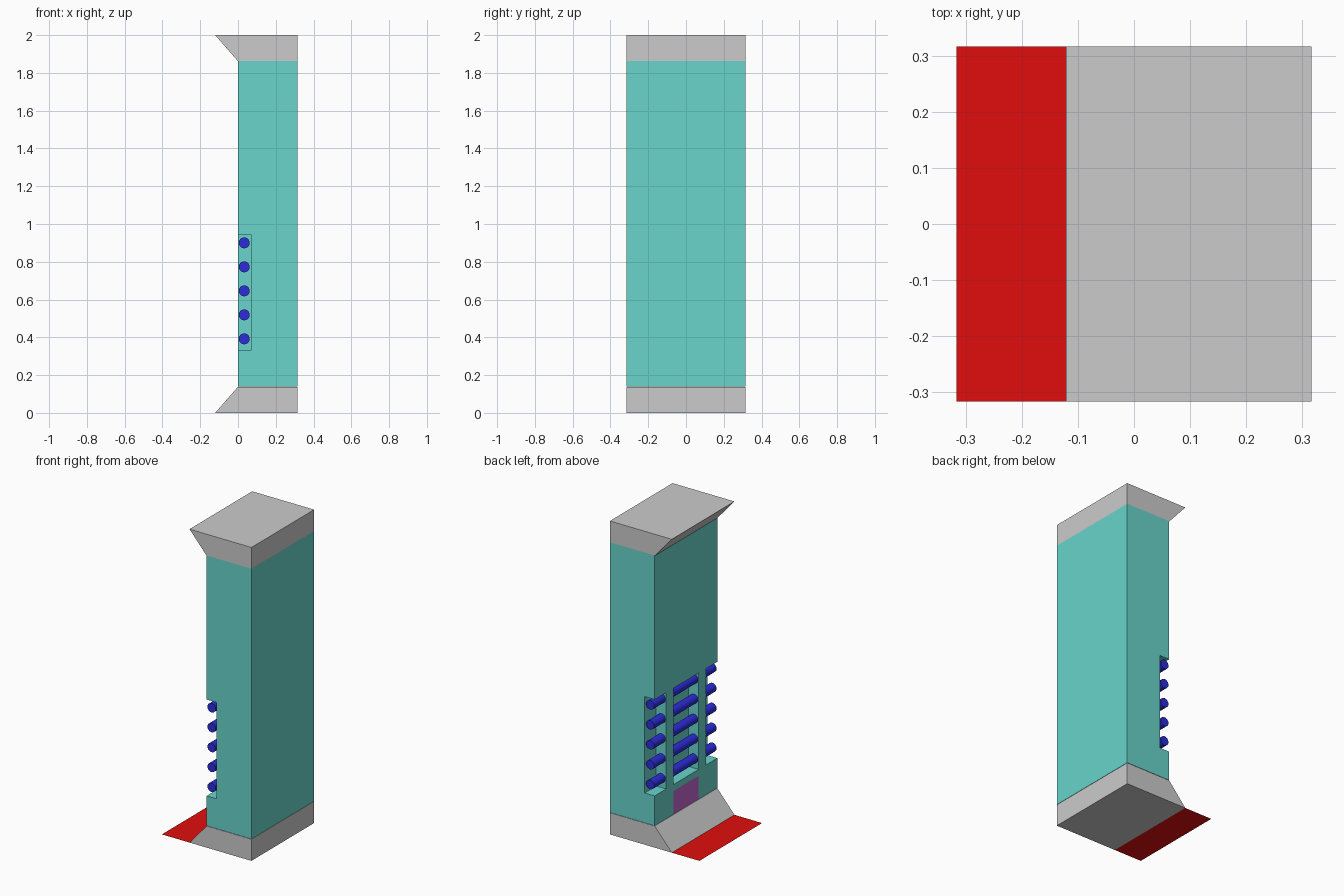
import bpy, bmesh
from math import radians
from mathutils import Matrix, Vector

if "Cube" in bpy.data.objects:
    bpy.data.objects.remove(bpy.data.objects["Cube"])

HALF = 0.316          # half depth, also right edge in x
SLOT_Z = (0.33, 0.945)


def material(name, color):
    m = bpy.data.materials.new(name)
    m.diffuse_color = (*color, 1)
    m.use_nodes = True
    m.node_tree.nodes["Principled BSDF"].inputs["Base Color"].default_value = m.diffuse_color
    return m


def finish(name, bm, mat=None):
    bmesh.ops.recalc_face_normals(bm, faces=bm.faces)
    me = bpy.data.meshes.new(name)
    bm.to_mesh(me)
    bm.free()
    ob = bpy.data.objects.new(name, me)
    bpy.context.collection.objects.link(ob)
    if mat:
        me.materials.append(mat)
    return ob


def add_box(bm, lo, hi):
    lo, hi = Vector(lo), Vector(hi)
    m = Matrix.Translation((lo + hi) / 2) @ Matrix.Diagonal((*(hi - lo), 1))
    bmesh.ops.create_cube(bm, size=1, matrix=m)


def rectangle(name, corners, mat):
    bm = bmesh.new()
    bm.faces.new([bm.verts.new(c) for c in corners])
    return finish(name, bm, mat)


teal = material("teal", (0.14, 0.66, 0.60))
blue = material("blue", (0.025, 0.025, 0.70))
red = material("red", (0.75, 0.004, 0.004))
purple = material("purple", (0.55, 0.13, 0.62))

# Tall cabinet body
bm = bmesh.new()
add_box(bm, (0, -HALF, 0.14), (HALF, HALF, 1.864))
body = finish("cabinet_body", bm, teal)

# Recesses: central window and two open corner notches, leaving two struts
bm = bmesh.new()
for y0, y1 in ((-0.4, -0.2), (-0.127, 0.127), (0.2, 0.4)):
    add_box(bm, (-0.1, y0, SLOT_Z[0]), (0.07, y1, SLOT_Z[1]))
cutter = finish("recess_cutter", bm)
cutter.hide_render = True
mod = body.modifiers.new("recesses", 'BOOLEAN')
mod.operation, mod.solver, mod.object = 'DIFFERENCE', 'EXACT', cutter
bpy.context.view_layer.objects.active = body
bpy.ops.object.modifier_apply(modifier=mod.name)
bpy.data.objects.remove(cutter)

# Flared base and cap share a profile, mirrored in z
profile = [(-0.121, 0), (HALF, 0), (HALF, 0.138), (0, 0.138)]
for name, flip in (("base_plinth", False), ("top_cap", True)):
    bm = bmesh.new()
    face = bm.faces.new([bm.verts.new((x, -HALF, 2 - z if flip else z)) for x, z in profile])
    ext = bmesh.ops.extrude_face_region(bm, geom=[face])["geom"]
    bmesh.ops.translate(bm, vec=(0, 2 * HALF, 0),
                        verts=[v for v in ext if isinstance(v, bmesh.types.BMVert)])
    finish(name, bm)

# Horizontal rods running through the struts
for i in range(5):
    bpy.ops.mesh.primitive_cylinder_add(vertices=24, radius=0.029, depth=2 * HALF - 0.004,
                                        location=(0.033, 0, 0.392 + i * 0.127),
                                        rotation=(radians(90), 0, 0))
    rod = bpy.context.object
    rod.name = f"rod_{i + 1}"
    rod.data.materials.append(blue)
    bpy.ops.object.shade_smooth_by_angle(angle=radians(40))

# Purple panel under the central window
px = -0.001
rectangle("panel", [(px, 0.125, 0.142), (px, 0.125, 0.29),
                    (px, -0.125, 0.29), (px, -0.125, 0.142)], purple)

# Red floor marking in front of the base
rectangle("floor_marking", [(-HALF, -HALF, 0), (-0.121, -HALF, 0),
                            (-0.121, HALF, 0), (-HALF, HALF, 0)], red)
